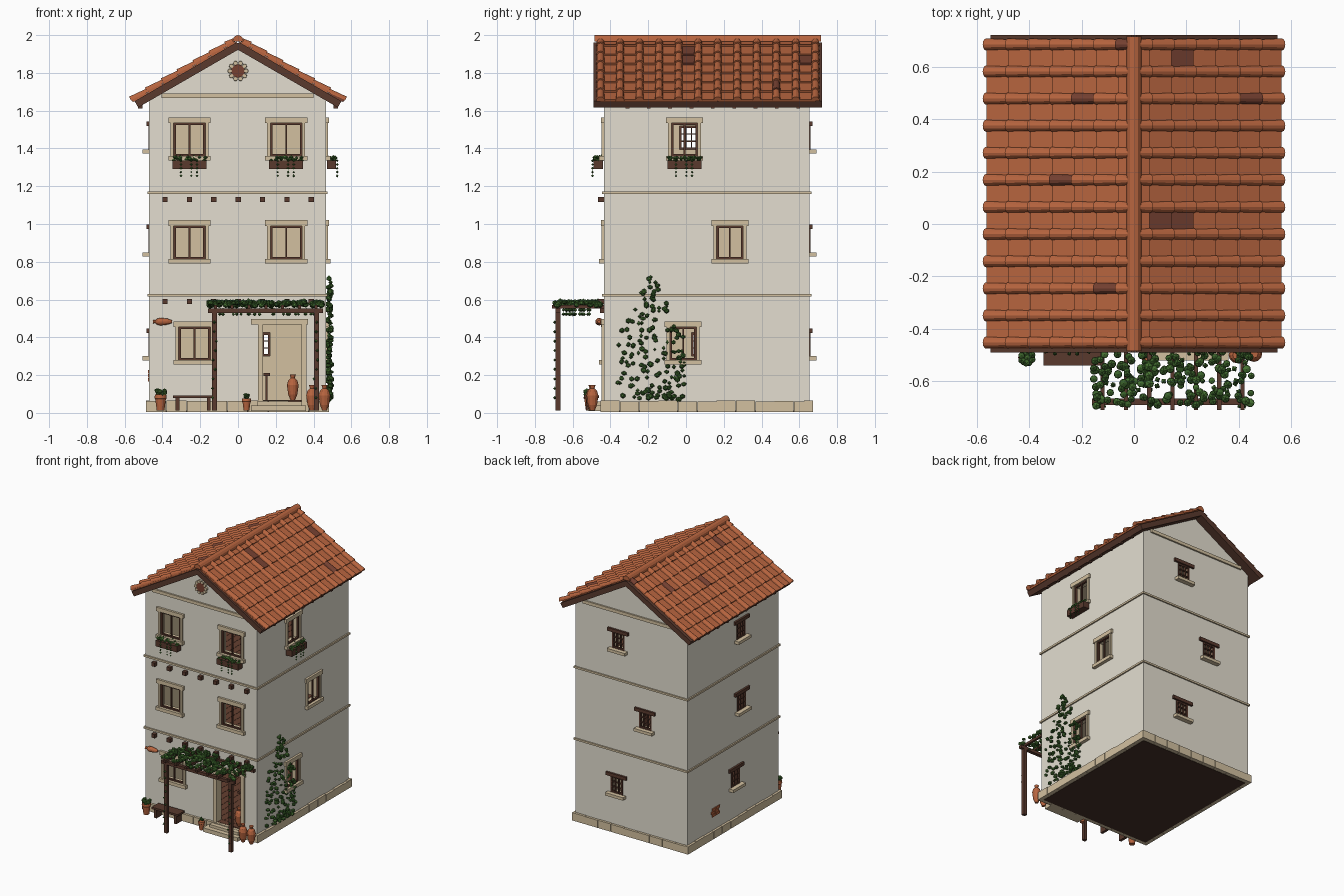
import bpy, bmesh, math, random
from mathutils import Matrix, Vector

if "Cube" in bpy.data.objects:
    bpy.data.objects.remove(bpy.data.objects["Cube"])

random.seed(11)


def mat(name, *rgb):
    m = bpy.data.materials.new(name)
    m.diffuse_color = (*rgb, 1)
    m.use_nodes = True
    m.node_tree.nodes["Principled BSDF"].inputs["Base Color"].default_value = m.diffuse_color
    return m


PLASTER = mat("plaster", 0.77, 0.73, 0.63)
STONE = mat("sandstone", 0.65, 0.53, 0.35)
WOOD = mat("wood", 0.10, 0.042, 0.027)
PLANK = mat("floor_planks", 0.13, 0.052, 0.03)
DARK = mat("dark_floor", 0.06, 0.03, 0.02)
TILE = mat("terracotta", 0.48, 0.13, 0.05)
TILE2 = mat("dark_terracotta", 0.18, 0.052, 0.031)
LEAF = mat("leaf_green", 0.042, 0.12, 0.023)
LEAF2 = mat("light_leaf_green", 0.065, 0.18, 0.034)

X0, X1, Y0, Y1 = -0.47, 0.465, -0.435, 0.655


def finish(name, bm, *mats):
    bmesh.ops.recalc_face_normals(bm, faces=bm.faces)
    me = bpy.data.meshes.new(name)
    bm.to_mesh(me)
    bm.free()
    for m in mats:
        me.materials.append(m)
    ob = bpy.data.objects.new(name, me)
    bpy.context.collection.objects.link(ob)
    return ob


def paint(verts, m):
    for f in {f for v in verts for f in v.link_faces}:
        f.material_index = m


def box(bm, x0, x1, y0, y1, z0, z1, m=0):
    M = Matrix.Translation(((x0 + x1) / 2, (y0 + y1) / 2, (z0 + z1) / 2)) @ \
        Matrix.Diagonal((abs(x1 - x0), abs(y1 - y0), abs(z1 - z0), 1))
    paint(bmesh.ops.create_cube(bm, size=1, matrix=M)["verts"], m)


def wbox(bm, wall, a0, a1, d0, d1, z0, z1, m=0):
    """Box on a wall: a runs along it, d points outward."""
    if wall == "front":
        box(bm, a0, a1, Y0 - d0, Y0 - d1, z0, z1, m)
    elif wall == "back":
        box(bm, a0, a1, Y1 + d0, Y1 + d1, z0, z1, m)
    elif wall == "right":
        box(bm, X1 + d0, X1 + d1, a0, a1, z0, z1, m)
    else:
        box(bm, X0 - d0, X0 - d1, a0, a1, z0, z1, m)


def loft(bm, rings, m=0):
    """Skin between closed rings of points, capped at both ends."""
    vs = [[bm.verts.new(p) for p in r] for r in rings]
    n = len(vs[0])
    fs = [bm.faces.new((a[i], a[(i + 1) % n], b[(i + 1) % n], b[i]))
          for a, b in zip(vs, vs[1:]) for i in range(n)]
    fs += [bm.faces.new(vs[0]), bm.faces.new(vs[-1])]
    for f in fs:
        f.material_index = m


def lathe(name, prof, loc, material, rot=Matrix(), n=12):
    bm = bmesh.new()
    loft(bm, [[Vector(loc) + rot @ Vector((r * math.cos(2 * math.pi * i / n), r * math.sin(2 * math.pi * i / n), z))
               for i in range(n)] for r, z in prof])
    return finish(name, bm, material)


def leaf(bm, x, y, z, r):
    M = Matrix.Translation((x, y, z)) @ Matrix.Rotation(random.random() * 3, 4, "Z") @ \
        Matrix.Diagonal((r, r, r * random.uniform(0.7, 1.1), 1))
    if r > 0.0128:
        v = bmesh.ops.create_icosphere(bm, subdivisions=1, radius=1, matrix=M)["verts"]
    else:
        v = bmesh.ops.create_uvsphere(bm, u_segments=4, v_segments=2, radius=1, matrix=M)["verts"]
    paint(v, int(random.random() < 0.25))


R = random.uniform
openings = bmesh.new()


# Large windows: stone surround, timber frame with mullion, optional flower box
def big_window(wall, c, z, hw, planter=False):
    wbox(openings, wall, c - hw, c + hw, -0.08, 0.05, z + 0.025, z + 0.2)
    s, w = bmesh.new(), bmesh.new()
    wbox(s, wall, c - hw - 0.028, c + hw + 0.028, 0, 0.025, z, z + 0.025)
    wbox(s, wall, c - hw - 0.028, c + hw + 0.028, 0, 0.016, z + 0.2, z + 0.23)
    for q in (-1, 1):
        wbox(s, wall, c + q * hw, c + q * (hw + 0.017), 0, 0.012, z + 0.025, z + 0.2)
        wbox(w, wall, c + q * hw, c + q * (hw - 0.012), -0.012, 0.004, z + 0.025, z + 0.2)
    wbox(w, wall, c - 0.0045, c + 0.0045, -0.01, 0.0, z + 0.025, z + 0.2)
    for zz in (z + 0.025, z + 0.19):
        wbox(w, wall, c - hw, c + hw, -0.012, 0.004, zz, zz + 0.01)
    finish(wall + "_window_surround", s, STONE)
    finish(wall + "_window_frame", w, WOOD)
    if planter:
        b, g = bmesh.new(), bmesh.new()
        wbox(b, wall, c - 0.09, c + 0.09, 0.005, 0.055, z - 0.045, z)
        finish(wall + "_flower_box", b, WOOD)
        spots = [(c + R(-0.085, 0.085), R(0.01, 0.05), z + R(0, 0.02), 0.012) for i in range(30)]
        spots += [(c + a, 0.06, z - 0.02 * k, 0.008) for a in (-0.045, 0.01, 0.04) for k in range(5)]
        for a, d, zz, r in spots:
            p = (a, Y0 - d) if wall == "front" else (X1 + d, a)
            leaf(g, *p, zz, r)
        finish(wall + "_box_plants", g, LEAF, LEAF2)


# Small windows: timber lintel, stone sill, grille
def small_window(wall, c, z):
    wbox(openings, wall, c - 0.05, c + 0.05, -0.08, 0.05, z + 0.01, z + 0.135)
    s, w = bmesh.new(), bmesh.new()
    wbox(s, wall, c - 0.075, c + 0.075, 0, 0.035, z - 0.012, z + 0.01)
    wbox(w, wall, c - 0.085, c + 0.085, 0, 0.015, z + 0.133, z + 0.158)
    for i in range(4):
        a = c - 0.045 + 0.03 * i
        t = 0.006 if i in (0, 3) else 0.003
        wbox(w, wall, a - t, a + t, -0.014, 0.004, z + 0.01, z + 0.135)
        zz = z + 0.015 + 0.038 * i
        wbox(w, wall, c - 0.05, c + 0.05, -0.012, 0.003, zz - t, zz + t)
    finish(wall + "_small_sill", s, STONE)
    finish(wall + "_small_grille", w, WOOD)


for z, p in ((1.335, True), (0.79, False)):
    for c in (-0.257, 0.255):
        big_window("front", c, z, 0.084, p)
big_window("front", -0.23, 0.255, 0.084)
for c, z, p in ((-0.008, 1.335, True), (0.232, 0.79, False), (-0.015, 0.255, False)):
    big_window("right", c, z, 0.07, p)
for wall, cs in (("back", (0.12, -0.12, 0.105)), ("left", (0.08, 0.01, 0.015))):
    for c, z in zip(cs, (0.29, 0.84, 1.385)):
        small_window(wall, c, z)

# Doorway and step
wbox(openings, "front", 0.13, 0.335, -0.08, 0.05, 0.06, 0.47)
bm = bmesh.new()
wbox(bm, "front", 0.07, 0.37, 0, 0.016, 0.468, 0.498)
for a in (0.105, 0.335):
    wbox(bm, "front", a, a + 0.027, 0, 0.012, 0.05, 0.468)
finish("door_surround", bm, STONE)
bm = bmesh.new()
box(bm, 0.07, 0.36, -0.52, Y0, 0.01, 0.04)
box(bm, 0.10, 0.34, -0.485, Y0, 0.04, 0.06)
finish("door_step", bm, STONE)

# Plank floors inside, with a threshold and a stool
bm = bmesh.new()
for z in (0.06, 0.64, 1.19):
    for i in range(16):
        x = X0 + 0.051 + 0.0521 * i
        box(bm, x, x + 0.0505, Y0 + 0.051, Y1 - 0.051, z, z + 0.007)
box(bm, 0.132, 0.333, -0.432, -0.386, 0.06, 0.067)
finish("floor_boards", bm, PLANK)
bm = bmesh.new()
box(bm, 0.135, 0.17, -0.2, -0.12, 0.195, 0.21)
box(bm, 0.145, 0.157, -0.17, -0.15, 0.065, 0.2)
finish("stool", bm, WOOD)

# Hollow walls with gables
body = bmesh.new()
loft(body, [[(x, y, z) for x, z in ((X0, 0.01), (X1, 0.01), (X1, 1.66), (0, 1.93), (X0, 1.66))] for y in (Y0, Y1)])
body = finish("walls", body, PLASTER, STONE)
for z0, z1 in ((0.06, 0.6), (0.64, 1.14), (1.19, 1.63)):
    box(openings, X0 + 0.05, X1 - 0.05, Y0 + 0.05, Y1 - 0.05, z0, z1)
cutter = finish("wall_cutter", openings)
cutter.hide_render = True
mod = body.modifiers.new("openings", "BOOLEAN")
mod.object, mod.operation, mod.solver, mod.use_self = cutter, "DIFFERENCE", "EXACT", True
bpy.context.view_layer.objects.active = body
bpy.ops.object.modifier_apply(modifier="openings")
bpy.data.objects.remove(cutter)
for f in body.data.polygons:
    x, y, z = f.center
    f.material_index = int(min(x - X0, X1 - x, y - Y0, Y1 - y) > 0.002)

# Exposed bricks
bm = bmesh.new()
for i in range(3):
    for j in range(2):
        y = 0.275 + 0.012 * (i % 2) + 0.045 * j
        wbox(bm, "left", y, y + 0.042, 0, 0.006, 0.165 + 0.022 * i, 0.184 + 0.022 * i)
finish("exposed_bricks", bm, TILE)

# Plinth blocks, string courses, gable bands, underside
bm = bmesh.new()
for wall, lo, hi, n in (("front", X0, X1, 9), ("back", X0, X1, 9), ("left", Y0, Y1, 11), ("right", Y0, Y1, 11)):
    lo, hi = lo - 0.018, hi + 0.018
    for i in range(n):
        s = (hi - lo) / n
        wbox(bm, wall, lo + s * i + 0.001, lo + s * (i + 1) - 0.001, -0.03, 0.018, 0.006, 0.06 + R(0, 0.006))
finish("plinth_blocks", bm, STONE)
bm = bmesh.new()
for z in (0.622, 1.165):
    box(bm, X0 - 0.01, X1 + 0.01, Y0 - 0.01, Y1 + 0.01, z - 0.007, z + 0.007)
for wall in ("front", "back"):
    wbox(bm, wall, -0.405, 0.40, 0, 0.012, 1.668, 1.692)
finish("string_courses", bm, STONE)
bm = bmesh.new()
box(bm, X0 + 0.012, X1 - 0.012, Y0 + 0.012, Y1 - 0.012, 0.004, 0.012)
finish("underside", bm, DARK)

# Beam ends and rafter tails
bm = bmesh.new()
for i in range(7):
    for z in (1.13, 0.59):
        x = -0.386 + 0.129 * i
        box(bm, x - 0.014, x + 0.014, Y0 - 0.03, Y0, z - 0.014, z + 0.014)
for i in range(9):
    y = -0.31 + 0.113 * i
    for s in (-1, 1):
        box(bm, s * 0.505, s * 0.53, y - 0.01, y + 0.01, 1.612, 1.635)
finish("beam_ends", bm, WOOD)

# Gable rosette
bm = bmesh.new()
M = Matrix.Translation((0, Y0 - 0.006, 1.81)) @ Matrix.Rotation(math.pi / 2, 4, "X")
paint(bmesh.ops.create_cone(bm, cap_ends=True, segments=16, radius1=0.036, radius2=0.036, depth=0.014, matrix=M)["verts"], 1)
for i in range(10):
    P = M @ Matrix.Rotation(i * math.pi / 5, 4, "Z") @ Matrix.Translation((0.043, 0, 0))
    bmesh.ops.create_cone(bm, cap_ends=True, segments=8, radius1=0.013, radius2=0.011, depth=0.018, matrix=P)
finish("gable_rosette", bm, STONE, TILE2)

# Roof: boards, flat pan tiles, rounded cover tiles, ridge
CO, SI = math.cos(math.pi / 6), 0.5


def slope(s, u, y, h):
    return (s * (u * CO + h * SI), y, 1.966 - u * SI + h * CO)


boards, pans, covers = bmesh.new(), bmesh.new(), bmesh.new()
arc = [math.pi * i / 6 for i in range(7)]
for s in (-1, 1):
    loft(boards, [[slope(s, u, y, h) for u, h in ((0.01, 0), (0.632, 0), (0.632, -0.038), (-0.022, -0.038))] for y in (-0.49, 0.72)])
    for k in range(7):
        u1 = 0.642 - 0.097 * k
        u0 = max(u1 - 0.1, 0.008)
        for i in range(12):
            y = 0.685 - 0.1034 * i
            ya, yb = max(y - 0.103, -0.475), y
            loft(pans, [[slope(s, u0, q, h) for q, h in ((ya, 0), (yb, 0), (yb, 0.004), (ya, 0.004))],
                        [slope(s, u1, q, h) for q, h in ((ya, 0), (yb, 0), (yb, 0.015), (ya, 0.015))]],
                 int(random.random() < 0.06))
            loft(covers, [[slope(s, u, y + r * math.cos(t), h + 1.1 * r * math.sin(t)) for t in arc]
                          for u, r, h in ((u0, 0.0185, 0.006), (u1 + 0.004, 0.023, 0.01))],
                 int(random.random() < 0.02))
finish("roof_boards", boards, WOOD)
finish("pan_tiles", pans, TILE, TILE2)
finish("cover_tiles", covers, TILE, TILE2)
bm = bmesh.new()
loft(bm, [[(0.029 * math.cos(t), y, 1.966 + 0.034 * math.sin(t)) for t in arc] for y in (-0.485, 0.715)])
finish("ridge_tiles", bm, TILE)

# Pergola with leafy cover
bm = bmesh.new()
for x in (-0.125, 0.415):
    box(bm, x - 0.013, x + 0.013, -0.69, -0.664, 0.012, 0.535)
box(bm, -0.16, 0.45, -0.69, -0.665, 0.53, 0.552)
box(bm, -0.16, 0.45, -0.455, Y0, 0.53, 0.552)
for i in range(7):
    x = -0.12 + 0.089 * i
    box(bm, x - 0.008, x + 0.008, -0.71, Y0, 0.552, 0.57)
finish("pergola", bm, WOOD)
bm = bmesh.new()
for i in range(220):
    x = -0.12 + 0.089 * random.randrange(7) + R(-0.035, 0.035)
    leaf(bm, x, R(-0.695, -0.45), R(0.568, 0.588), R(0.012, 0.019))
for i in range(26):
    x, y = R(-0.1, 0.42), R(-0.66, -0.5)
    for k in range(2):
        leaf(bm, x, y, 0.545 - 0.022 * k, 0.011)
for x in (-0.125, 0.415):
    for k in range(9):
        leaf(bm, x + R(-0.014, 0.014), -0.695, 0.08 + 0.05 * k, 0.009)
finish("pergola_leaves", bm, LEAF, LEAF2)

# Climbing vine on the right wall
bm = bmesh.new()
for i in range(170):
    t = random.random() ** 1.5
    half = 0.165 * min(1, 2 * (1 - t)) + 0.012
    leaf(bm, X1 + R(0.008, 0.03), -0.185 + R(-half, half), 0.07 + 0.65 * t, R(0.011, 0.0165))
finish("wall_vine", bm, LEAF, LEAF2)

# Bench
bm = bmesh.new()
box(bm, -0.345, -0.125, -0.54, -0.46, 0.078, 0.093)
for x in (-0.32, -0.155):
    box(bm, x - 0.01, x + 0.01, -0.53, -0.47, 0.012, 0.078)
finish("bench", bm, WOOD)

# Pots and amphorae
jar = [(0.012, 0), (0.024, 0.03), (0.031, 0.08), (0.024, 0.105), (0.011, 0.118), (0.016, 0.135)]
pot = [(0.02, 0), (0.028, 0.06), (0.032, 0.065), (0.03, 0.085)]
for name, prof, loc in (("tall_amphora", jar, (0.392, -0.5, 0.012)), ("wide_amphora", jar, (0.458, -0.495, 0.012)),
                        ("inner_amphora", jar, (0.29, -0.40, 0.067)), ("left_pot", pot, (-0.41, -0.51, 0.012)),
                        ("small_pot", pot, (0.045, -0.5, 0.012))):
    k = {"small_pot": 0.75}.get(name, 1)
    lathe(name, [(r * k, z * k) for r, z in prof], loc, TILE)
lathe("wall_jar", [(r * 0.65, z * 0.75) for r, z in jar], (-0.35, -0.46, 0.483), TILE, Matrix.Rotation(-math.pi / 2, 3, "Y"))
bm = bmesh.new()
for i in range(14):
    leaf(bm, -0.41 + R(-0.022, 0.022), -0.51 + R(-0.022, 0.022), R(0.098, 0.125), 0.014)
    leaf(bm, 0.045 + R(-0.012, 0.012), -0.5 + R(-0.012, 0.012), R(0.078, 0.098), 0.009)
finish("pot_plants", bm, LEAF, LEAF2)
